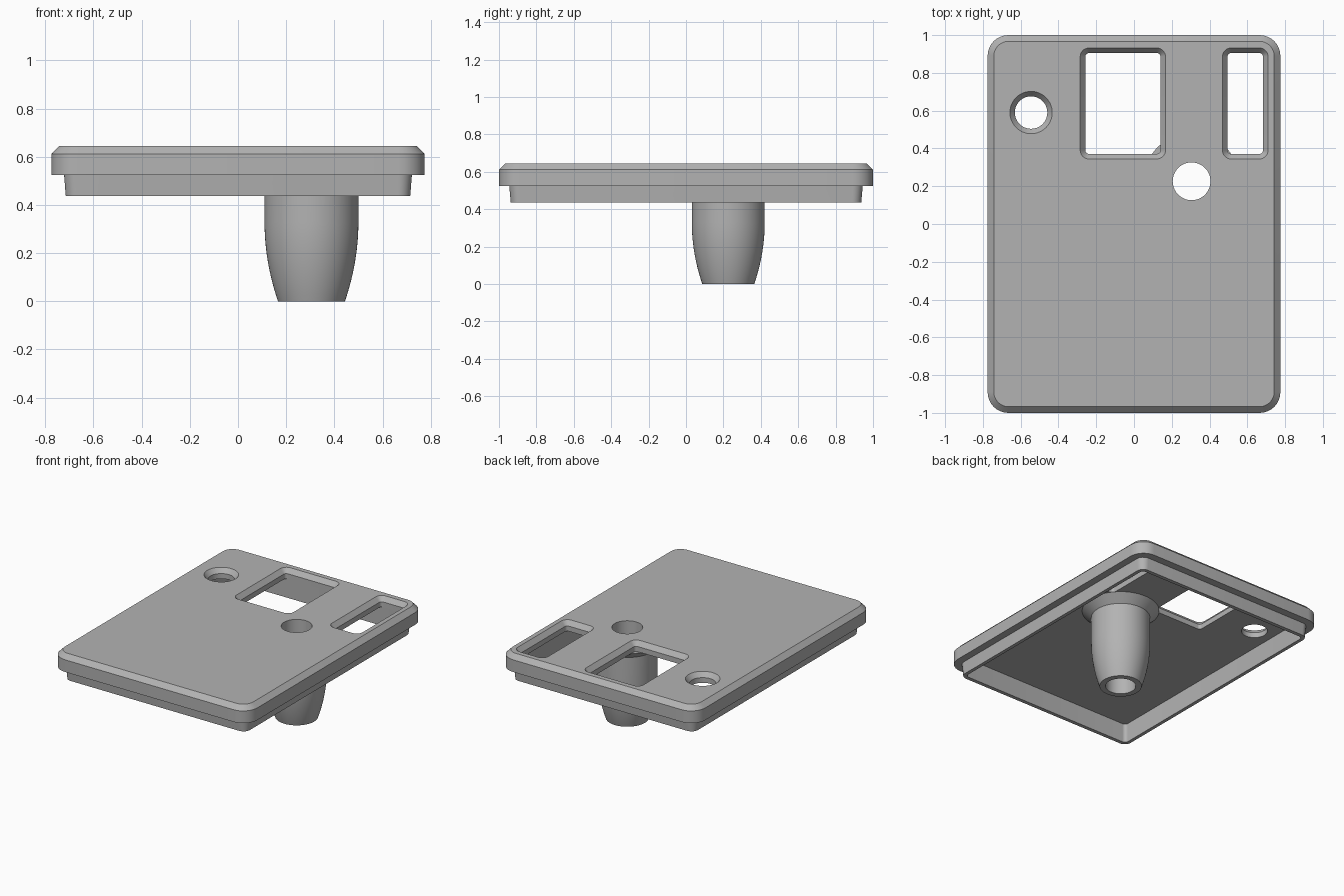
import bpy, bmesh, math

if "Cube" in bpy.data.objects:
    bpy.data.objects.remove(bpy.data.objects["Cube"])

grey = bpy.data.materials.new("mid grey plastic")
grey.use_nodes = True
colour = (0.45, 0.45, 0.45, 1)
grey.diffuse_color = colour
grey.node_tree.nodes["Principled BSDF"].inputs["Base Color"].default_value = colour

TOP, CEILING = 0.645, 0.575
BEVEL_Z = 0.612


def rounded_rect(cx, cy, hx, hy, r, z, steps=8):
    """Ring of points around a rectangle with rounded corners."""
    ring = []
    for q, (sx, sy) in enumerate([(1, 1), (-1, 1), (-1, -1), (1, -1)]):
        for i in range(steps + 1):
            a = (q + i / steps) * math.pi / 2
            ring.append((cx + sx * (hx - r) + r * math.cos(a),
                         cy + sy * (hy - r) + r * math.sin(a), z))
    return ring


def circle(cx, cy, r, z, n=64):
    return [(cx + r * math.cos(math.tau * i / n),
             cy + r * math.sin(math.tau * i / n), z) for i in range(n)]


def loft(name, rings, caps=True, closed=False):
    """Skin a stack of equal rings into one object."""
    bm = bmesh.new()
    loops = [[bm.verts.new(p) for p in ring] for ring in rings]
    pairs = list(zip(loops, loops[1:]))
    if closed:
        pairs.append((loops[-1], loops[0]))
    for a, b in pairs:
        for i in range(len(a)):
            j = (i + 1) % len(a)
            bm.faces.new((a[i], a[j], b[j], b[i]))
    if caps:
        bm.faces.new(loops[0][::-1])
        bm.faces.new(loops[-1])
    bmesh.ops.recalc_face_normals(bm, faces=bm.faces)
    mesh = bpy.data.meshes.new(name)
    bm.to_mesh(mesh)
    bm.free()
    mesh.materials.append(grey)
    obj = bpy.data.objects.new(name, mesh)
    bpy.context.collection.objects.link(obj)
    return obj


# Lid: hollow underside, lip, flange and bevelled top
lid = loft("lid_plate", [rounded_rect(0, 0, *s) for s in [
    (0.69, 0.91, 0.025, CEILING),
    (0.69, 0.91, 0.025, 0.437),
    (0.715, 0.937, 0.05, 0.437),
    (0.722, 0.945, 0.055, 0.525),
    (0.775, 1.0, 0.11, 0.525),
    (0.775, 1.0, 0.11, BEVEL_Z),
    (0.742, 0.967, 0.077, TOP),
]])

# Cutters for the openings, flared at the top surface
cutters = []
for cx, hx in [(-0.059, 0.199), (0.589, 0.094)]:
    cutters.append(loft("window_cutter", [
        rounded_rect(cx, 0.638, hx + d, 0.267 + d, 0.02 + d, z)
        for d, z in [(0, 0.55), (0, BEVEL_Z), (0.027, TOP), (0.027, 0.7)]]))
cutters.append(loft("round_hole_cutter", [
    circle(-0.545, 0.59, r, z)
    for r, z in [(0.086, 0.55), (0.086, BEVEL_Z), (0.112, TOP), (0.112, 0.7)]]))
PX, PY, BORE = 0.305, 0.226, 0.1
cutters.append(loft("bore_cutter", [circle(PX, PY, BORE, z) for z in (0.5, 0.7)]))

for c in cutters:
    c.hide_render = True
    mod = lid.modifiers.new("opening", 'BOOLEAN')
    mod.operation, mod.solver, mod.object = 'DIFFERENCE', 'EXACT', c
graph = bpy.context.evaluated_depsgraph_get()
cut_mesh = bpy.data.meshes.new_from_object(lid.evaluated_get(graph))
lid.modifiers.clear()
lid.data = cut_mesh
for c in cutters:
    bpy.data.objects.remove(c)

# Hollow post: tapered barrel with a flared root under the lid
profile = [(BORE, CEILING), (BORE, 0)]
for i in range(13):
    t = i / 12
    profile.append((0.139 + 0.056 * (1 - (1 - t) ** 2), 0.33 * t))
profile += [(0.195, 0.52), (0.255, CEILING)]
post = loft("hollow_post", [circle(PX, PY, r, z) for r, z in profile],
            caps=False, closed=True)

# Smooth curves, sharp edges
bpy.ops.object.select_all(action='DESELECT')
for obj in (lid, post):
    obj.select_set(True)
bpy.context.view_layer.objects.active = lid
bpy.ops.object.shade_smooth_by_angle(angle=math.radians(25))
